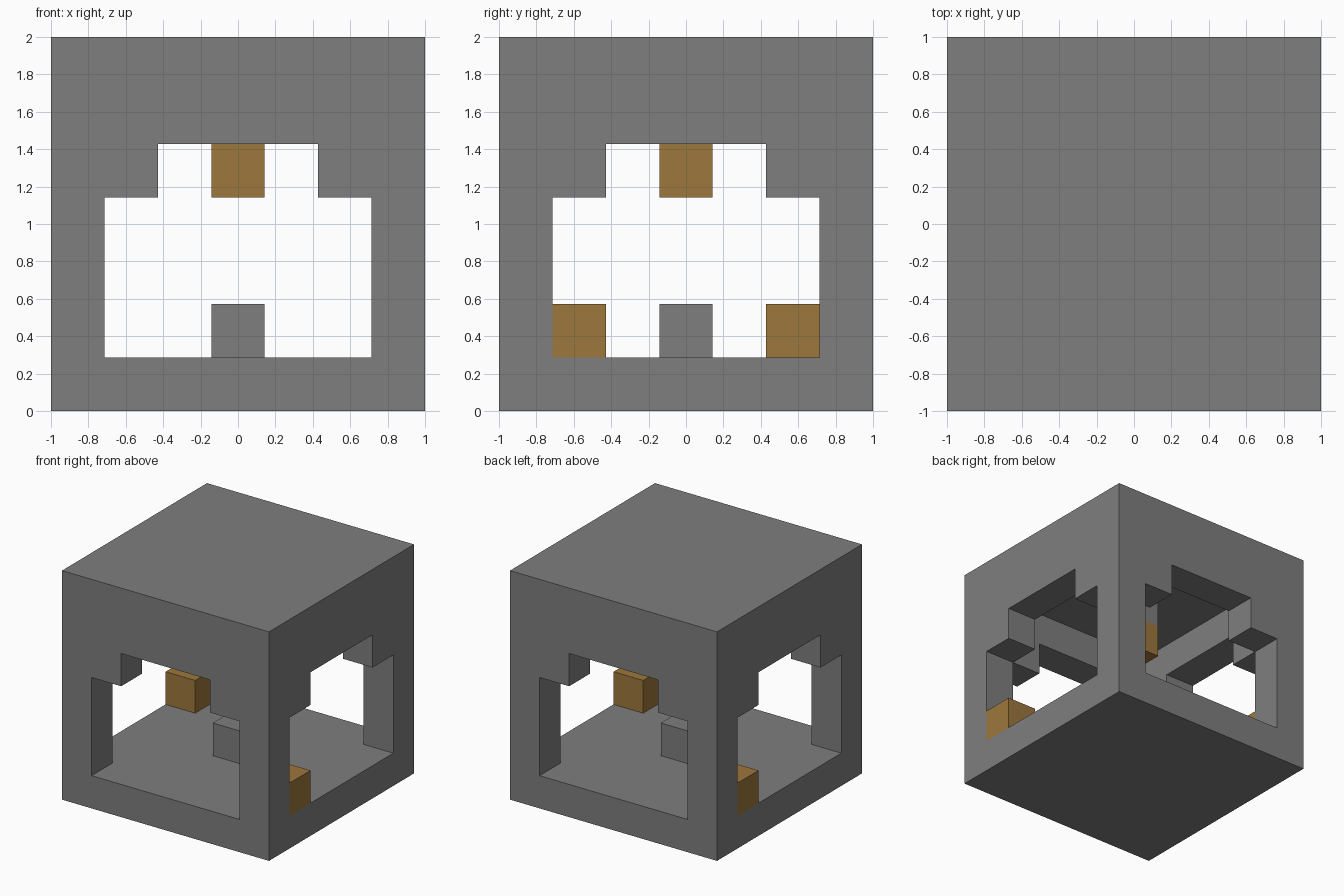
import bpy
import bmesh
from math import pi
from mathutils import Matrix

U = 2 / 7  # one block

if "Cube" in bpy.data.objects:
    bpy.data.objects.remove(bpy.data.objects["Cube"])


def make_material(name, color):
    mat = bpy.data.materials.new(name)
    mat.use_nodes = True
    mat.diffuse_color = color
    mat.node_tree.nodes["Principled BSDF"].inputs["Base Color"].default_value = color
    return mat


stone = make_material("stone_grey", (0.21, 0.21, 0.21, 1))
wood = make_material("wood_brown", (0.34, 0.184, 0.045, 1))


def prism(name, outline, y0, y1, mat, turn=0):
    """Extrude an x-z outline (in blocks) from y0 to y1, then turn about z."""
    bm = bmesh.new()
    face = bm.faces.new([bm.verts.new((x, y0, z)) for x, z in outline])
    side = bmesh.ops.extrude_face_region(bm, geom=[face])["geom"]
    moved = [g for g in side if isinstance(g, bmesh.types.BMVert)]
    bmesh.ops.translate(bm, verts=moved, vec=(0, y1 - y0, 0))
    bmesh.ops.recalc_face_normals(bm, faces=bm.faces)
    bm.transform(Matrix.Rotation(turn, 4, "Z") @ Matrix.Scale(U, 4))
    mesh = bpy.data.meshes.new(name)
    bm.to_mesh(mesh)
    bm.free()
    mesh.materials.append(mat)
    obj = bpy.data.objects.new(name, mesh)
    bpy.context.collection.objects.link(obj)
    return obj


def box(name, x, y, z, mat):
    """Box from three (low, high) ranges in blocks."""
    outline = [(x[0], z[0]), (x[1], z[0]), (x[1], z[1]), (x[0], z[1])]
    return prism(name, outline, y[0], y[1], mat)


# Floor and roof slabs
full, middle = (-3.5, 3.5), (-0.5, 0.5)
box("floor", full, full, (0, 1), stone)
box("roof", full, full, (6, 7), stone)

# Corner pillars
near, far = (-3.5, -2.5), (2.5, 3.5)
for xn, x in (("right", near), ("left", far)):
    for yn, y in (("front", near), ("back", far)):
        box(f"{yn}_{xn}_pillar", x, y, (1, 6), stone)

# Stepped lintels over the four openings
lintel = [(-2.5, 4), (-1.5, 4), (-1.5, 5), (1.5, 5),
          (1.5, 4), (2.5, 4), (2.5, 6), (-2.5, 6)]
for i, name in enumerate(("front", "left", "back", "right")):
    prism(f"{name}_lintel", lintel, -3.5, -2.5, stone, i * pi / 2)

# Central pedestal and hanging block
box("pedestal", middle, middle, (1, 2), stone)
box("hanger", middle, middle, (5, 6), stone)
box("hanging_block", middle, middle, (4, 5), wood)

# Wooden blocks in the side openings
box("left_wood_block", far, (-2.5, -1.5), (1, 2), wood)
box("right_wood_block", near, (1.5, 2.5), (1, 2), wood)
